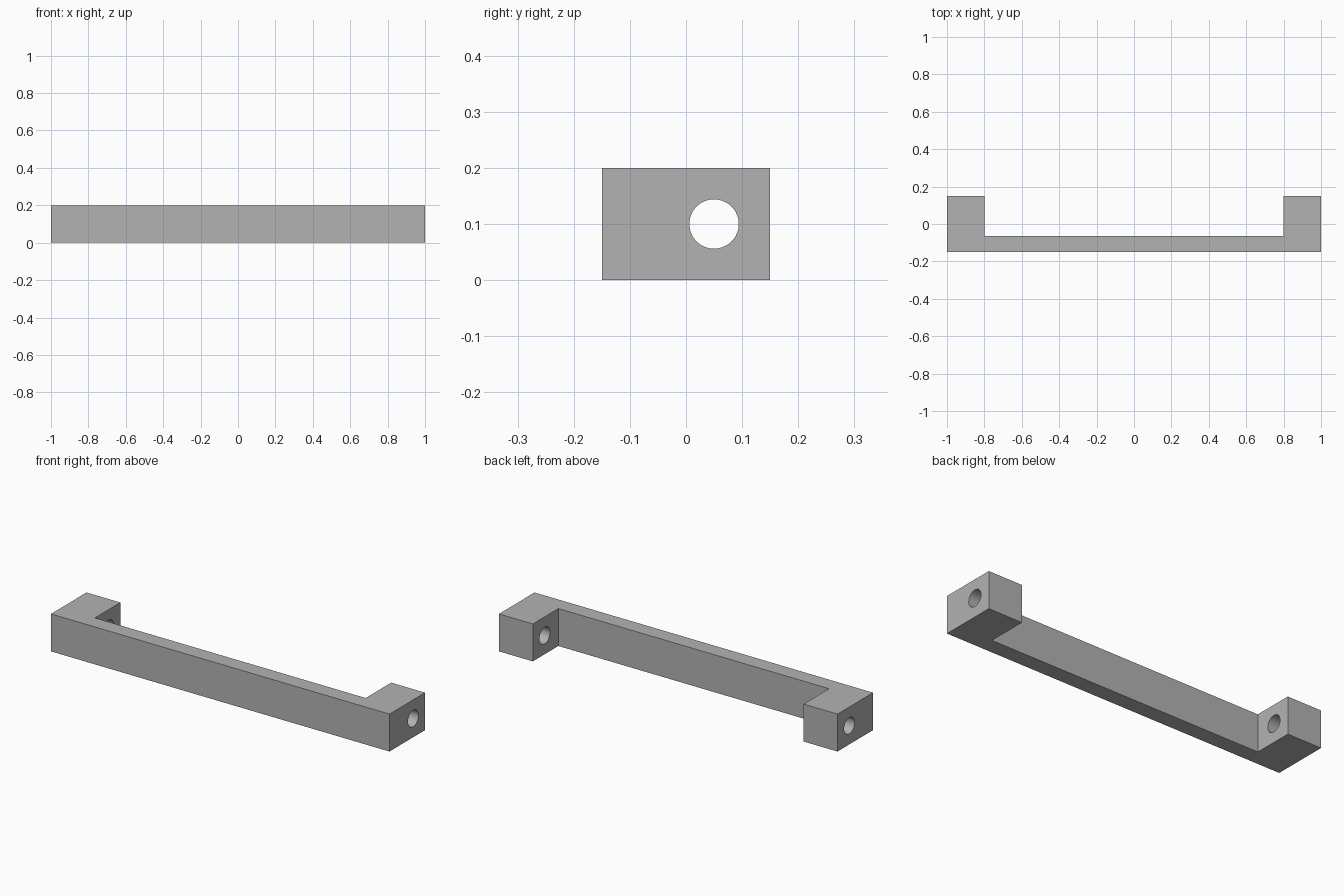
import bpy
import bmesh
from mathutils import Matrix, Vector

cube = bpy.data.objects.get("Cube")
if cube:
    bpy.data.objects.remove(cube, do_unlink=True)

HEIGHT = 0.2
GREY = (0.45, 0.45, 0.45, 1)

mat = bpy.data.materials.new("plain grey")
mat.use_nodes = True
mat.diffuse_color = GREY
mat.node_tree.nodes["Principled BSDF"].inputs["Base Color"].default_value = GREY


def add_object(name, bm):
    mesh = bpy.data.meshes.new(name)
    bm.to_mesh(mesh)
    bm.free()
    mesh.materials.append(mat)
    obj = bpy.data.objects.new(name, mesh)
    bpy.context.collection.objects.link(obj)
    return obj


# U-shaped handle: plan outline extruded upwards
half = [(1, -0.15), (1, 0.15), (0.8, 0.15), (0.8, -0.065)]
outline = half + [(-x, y) for x, y in reversed(half)]
bm = bmesh.new()
base = bm.faces.new([bm.verts.new((x, y, 0)) for x, y in outline])
top = bmesh.ops.extrude_face_region(bm, geom=[base])["geom"]
bmesh.ops.translate(bm, vec=Vector((0, 0, HEIGHT)),
                    verts=[v for v in top if isinstance(v, bmesh.types.BMVert)])
bmesh.ops.recalc_face_normals(bm, faces=bm.faces)
handle = add_object("handle_bar", bm)

# Round hole running sideways through both end blocks
bm = bmesh.new()
bmesh.ops.create_cone(bm, cap_ends=True, segments=64, radius1=0.044,
                      radius2=0.044, depth=2.4,
                      matrix=Matrix.Translation((0, 0.05, HEIGHT / 2))
                      @ Matrix.Rotation(1.5707963, 4, "Y"))
cutter = add_object("hole_cutter", bm)
cutter.hide_render = True

cut = handle.modifiers.new("holes", "BOOLEAN")
cut.operation = "DIFFERENCE"
cut.solver = "EXACT"
cut.object = cutter

# Bake the cut, drop the cutter, smooth the bore while keeping edges sharp
bpy.ops.object.select_all(action="DESELECT")
handle.select_set(True)
bpy.context.view_layer.objects.active = handle
bpy.ops.object.modifier_apply(modifier=cut.name)
bpy.data.objects.remove(cutter, do_unlink=True)
bpy.ops.object.shade_smooth_by_angle(angle=0.5)
